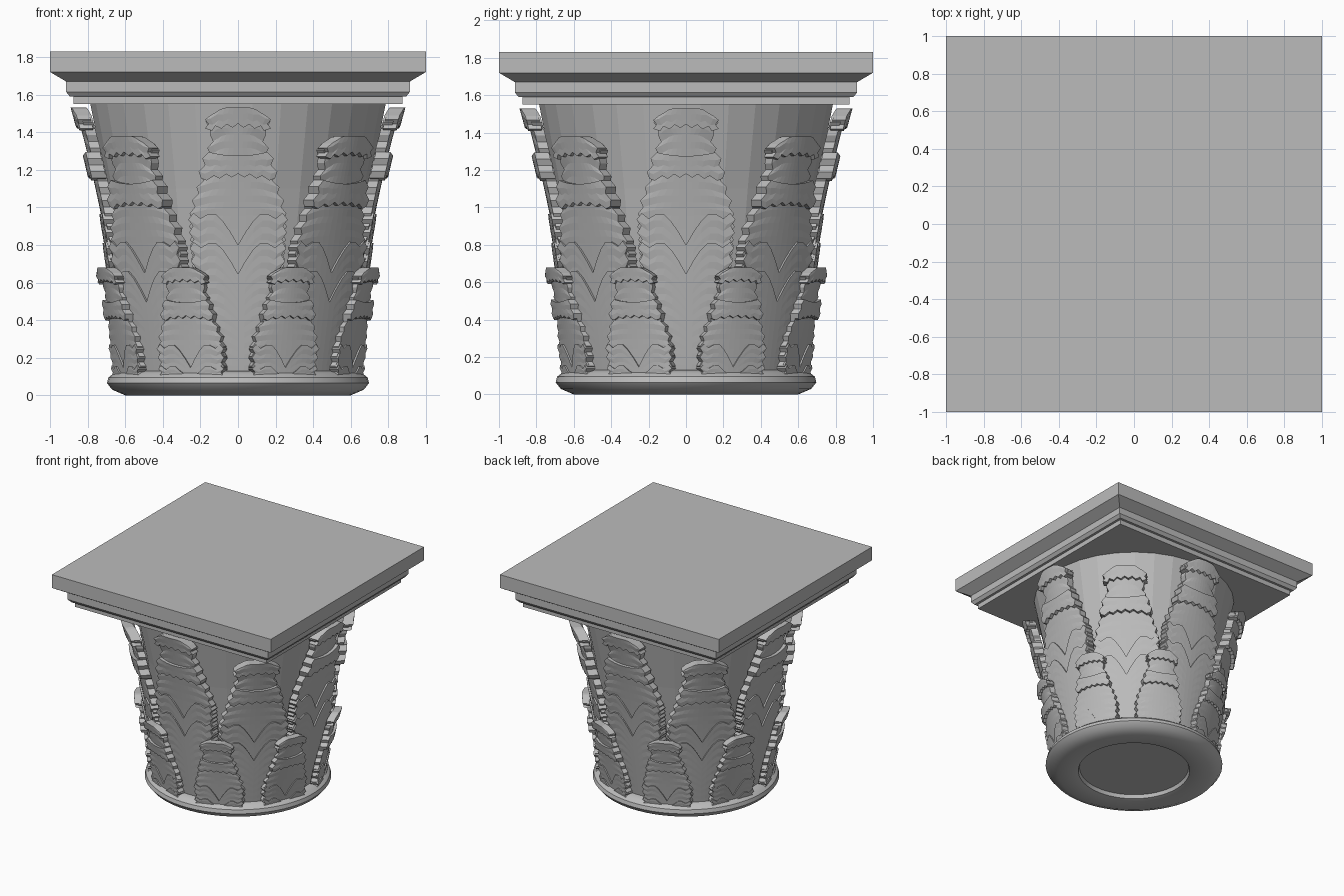
import bpy, bmesh
from math import sin, cos, pi, sqrt, radians

if "Cube" in bpy.data.objects:
    bpy.data.objects.remove(bpy.data.objects["Cube"], do_unlink=True)

# One stone colour for every part
stone = bpy.data.materials.new("grey_stone")
stone.use_nodes = True
STONE = (0.5, 0.5, 0.5, 1)
stone.diffuse_color = STONE
stone.node_tree.nodes["Principled BSDF"].inputs["Base Color"].default_value = STONE


def finish_mesh(name, bm):
    bmesh.ops.remove_doubles(bm, verts=bm.verts, dist=1e-5)
    bmesh.ops.recalc_face_normals(bm, faces=bm.faces)
    mesh = bpy.data.meshes.new(name)
    bm.to_mesh(mesh)
    bm.free()
    mesh.materials.append(stone)
    return mesh


def add_object(name, mesh, turn=0):
    ob = bpy.data.objects.new(name, mesh)
    ob.rotation_euler.z = turn
    bpy.context.collection.objects.link(ob)
    return ob


def lathe(name, profile, sides, scale=1):
    """Turn an axis-to-axis (radius, height) profile into a solid."""
    bm = bmesh.new()
    rings = []
    for r, z in profile:
        angles = [2 * pi * (i + 0.5) / sides for i in range(sides)]
        rings.append([bm.verts.new((r * scale * cos(a), r * scale * sin(a), z)) for a in angles])
    for low, high in zip(rings, rings[1:]):
        for i in range(sides):
            j = (i + 1) % sides
            bm.faces.new((low[i], low[j], high[j], high[i]))
    bm.faces.new(rings[0])
    bm.faces.new(rings[-1])
    return add_object(name, finish_mesh(name, bm))


def interp(points, x):
    for (x0, y0), (x1, y1) in zip(points, points[1:]):
        if x <= x1:
            return y0 + (y1 - y0) * (x - x0) / (x1 - x0)
    return points[-1][1]


# Square stepped slab on top
lathe("abacus", [(0.875, 1.55), (0.875, 1.59), (0.895, 1.59), (0.915, 1.615),
                 (0.915, 1.67), (1, 1.72), (1, 1.83)], 4, sqrt(2))

# Flaring faceted core
lathe("bell", [(0.54, 0.1), (0.605, 0.55), (0.7, 1.1), (0.79, 1.555)], 32)

# Rounded foot ring with a recessed underside
ring = lathe("base_ring", [(0.43, 0.04), (0.44, 0.01), (0.48, 0), (0.6, 0), (0.67, 0.03),
                           (0.698, 0.065), (0.69, 0.095), (0.665, 0.115), (0.63, 0.13),
                           (0.53, 0.13)], 64)
bpy.context.view_layer.objects.active = ring
ring.select_set(True)
bpy.ops.object.shade_smooth_by_angle(angle=radians(35))
ring.select_set(False)

# Leaf shape: half width against distance below the tip
WIDTH = [(0, 0.14), (0.05, 0.155), (0.1, 0.165), (0.14, 0.135), (0.24, 0.155), (0.39, 0.195),
         (0.5, 0.235), (0.6, 0.25), (0.8, 0.235), (0.95, 0.22), (1.4, 0.18)]
NOTCH = [(0, 0.73), (0.17, 0.66), (0.34, 0.6), (0.5, 0.565), (0.67, 0.565), (0.84, 0.59), (1, 0.56)]
COLS = 12


def tip_edge(u):
    return 0.1 * max(0, abs(u) - 0.6)


def ragged(level):
    return lambda u: level + 0.02 * (round((u + 1) * COLS / 2) % 2) + 0.025 * u * u


def leaf(name, top, base_r, scale, end):
    """Leaf facing +x made of overlapping toothed plates."""
    bm = bmesh.new()

    def place(u, v, n, wide, tooth):
        half = interp(WIDTH, v) * wide + tooth
        rise = 0.82 - v
        r = 0.165 * rise + 0.07 * max(rise, 0) ** 2 + n - 0.02 * u * u
        return base_r + scale * r, scale * half * u, top - scale * v

    def plate(upper, lower, back, front, wide=1):
        rows = max(3, round((lower(1) - upper(1)) / 0.035))
        sheets = []
        for n in (back, front):
            grid = []
            for i in range(rows + 1):
                line = []
                for c in range(COLS + 1):
                    u = 2 * c / COLS - 1
                    v0 = min(upper(u), end - 0.01)
                    v = v0 + (lower(u) - v0) * i / rows
                    tooth = 0.013 if i % 2 else -0.01
                    line.append(bm.verts.new(place(u, v, n, wide, tooth)))
                grid.append(line)
            sheets.append(grid)
            for a, b in zip(grid, grid[1:]):
                for c in range(COLS):
                    bm.faces.new((a[c], a[c + 1], b[c + 1], b[c]))
        # Rim joining the back and front sheets
        loops = [g[0] + [l[-1] for l in g[1:]] + g[-1][-2::-1] + [l[0] for l in g[-2:0:-1]]
                 for g in sheets]
        count = len(loops[0])
        for i in range(count):
            j = (i + 1) % count
            bm.faces.new((loops[0][i], loops[0][j], loops[1][j], loops[1][i]))

    foot = lambda u: end
    plate(tip_edge, foot, -0.055, 0)                                  # backing blade
    plate(tip_edge, ragged(0.085), -0.045, 0.025, 1.03)               # curled tip
    plate(lambda u: 0.255 - 0.02 * u * u, ragged(0.35), -0.05, 0.027, 1.08)  # curled fold
    plate(lambda u: interp(NOTCH, abs(u)), foot, -0.055, 0.013, 1.01)        # upper lobes
    plate(lambda u: interp(NOTCH, abs(u)) + 0.155, foot, -0.055, 0.025, 1.02)  # lower lobes
    return finish_mesh(name, bm)


# Three sets of leaves around the bell
TIERS = [("tall_leaf", 1.53, 0.683, 1, 1.4, 4, 0),
         ("corner_leaf", 1.38, 0.675, 1, 1.25, 4, 45),
         ("lower_leaf", 0.68, 0.64, 0.73, 0.79, 8, 22.5)]
for name, top, base_r, scale, end, count, start in TIERS:
    mesh = leaf(name, top, base_r, scale, end)
    for k in range(count):
        add_object(f"{name}_{k + 1}", mesh, radians(start + 360 * k / count))
